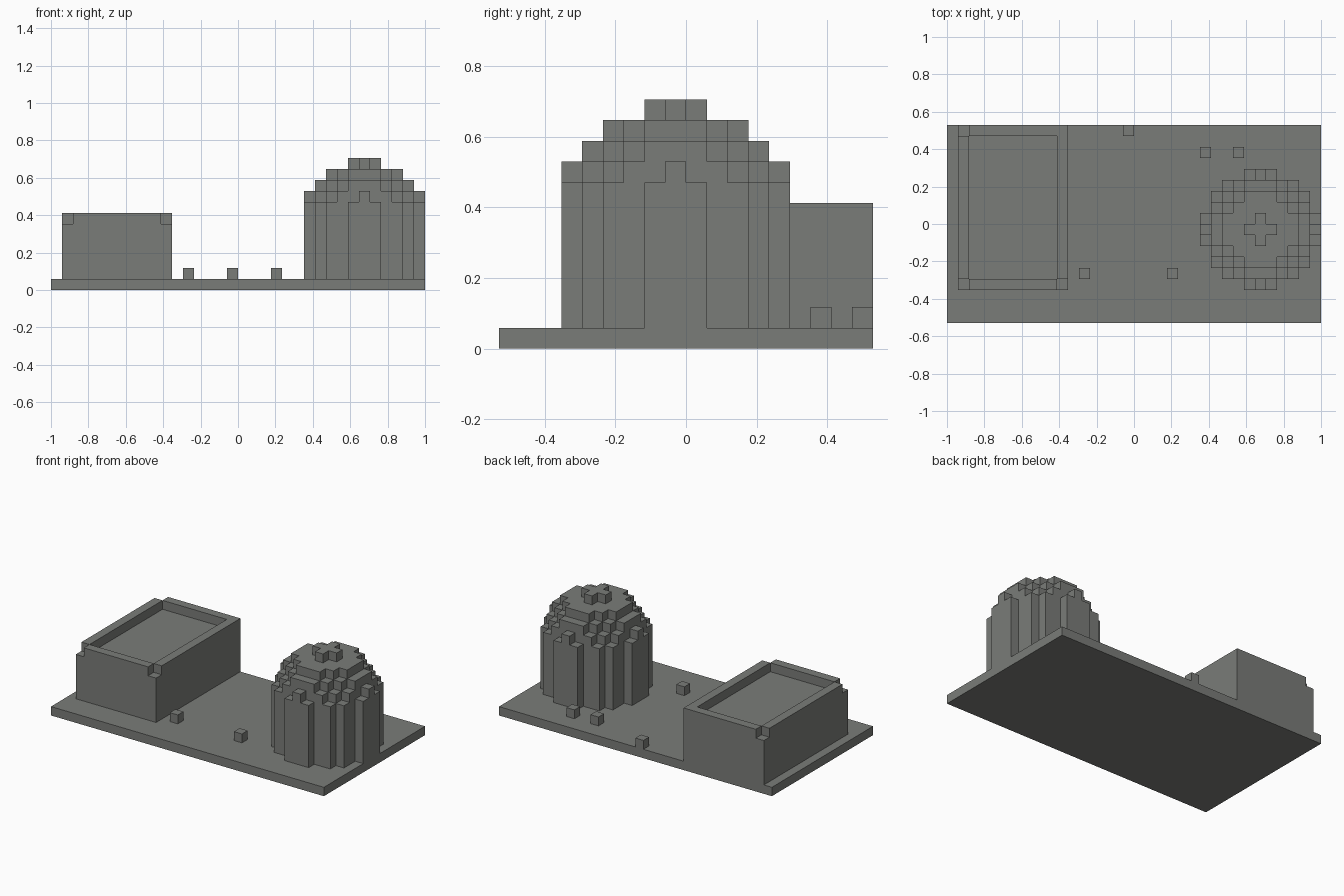
import bpy
import bmesh
from mathutils import Vector

old = bpy.data.objects.get("Cube")
if old:
    bpy.data.objects.remove(old, do_unlink=True)

NX, NY = 34, 18
CELL = 2 / NX

stone = bpy.data.materials.new("stone_grey")
stone.use_nodes = True
colour = (0.195, 0.202, 0.19, 1)
stone.diffuse_color = colour
stone.node_tree.nodes["Principled BSDF"].inputs["Base Color"].default_value = colour


def block(x0, x1, y0, y1, z0, z1):
    """Set of grid cells filling a box, upper ends excluded."""
    return {(x, y, z) for x in range(x0, x1) for y in range(y0, y1) for z in range(z0, z1)}


def layer(cx, cy, z, half_widths):
    """One symmetric slab; half_widths lists the reach of each row from the middle out."""
    return {(cx + dx, cy + s * dy, z)
            for dy, w in enumerate(half_widths) for s in (-1, 1)
            for dx in range(-w, w + 1)}


def build(name, cells, occupied):
    """Skin the cells with outer faces only and merge the flat areas."""
    bm = bmesh.new()
    for cell in sorted(cells):
        centre = Vector(cell) + Vector((0.5, 0.5, 0.5))
        for axis in range(3):
            for sign in (-1, 1):
                n = Vector((0, 0, 0))
                n[axis] = sign
                if tuple(int(c + d) for c, d in zip(cell, n)) in occupied:
                    continue
                u = Vector((0, 0, 0))
                u[(axis + 1) % 3] = 0.5
                v = n.cross(u)
                mid = centre + n * 0.5
                corners = (mid - u - v, mid + u - v, mid + u + v, mid - u + v)
                bm.faces.new([bm.verts.new(
                    ((p.x - NX / 2) * CELL, (p.y - NY / 2) * CELL, p.z * CELL)) for p in corners])
    bmesh.ops.remove_doubles(bm, verts=bm.verts, dist=CELL / 100)
    bmesh.ops.dissolve_limit(bm, angle_limit=0.01, verts=bm.verts, edges=bm.edges)
    bmesh.ops.triangulate(bm, faces=[f for f in bm.faces if len(f.verts) > 4])
    mesh = bpy.data.meshes.new(name)
    bm.to_mesh(mesh)
    bm.free()
    mesh.materials.append(stone)
    bpy.context.collection.objects.link(bpy.data.objects.new(name, mesh))


parts = {"base_plate": block(0, NX, 0, NY, 0, 1)}

# Square building with a sunken roof and three notched corners
hall = block(1, 11, 3, 18, 1, 7)
hall -= block(2, 10, 4, 17, 6, 7)
hall -= {(1, 3, 6), (10, 3, 6), (1, 17, 6)}
parts["square_hall"] = hall

# Round tower with a stepped dome
tower = set()
for z in range(1, 8):
    tower |= layer(28, 8, z, (5, 5, 4, 4, 3, 1))
dome_layers = ((5, 4, 4, 3, 2, 0), (4, 4, 3, 2, 1), (3, 3, 2, 1), (1, 0))
for i, rows in enumerate(dome_layers):
    tower |= layer(28, 8, 8 + i, rows)
parts["domed_tower"] = tower

# Loose blocks on the ground
for i, (x, y) in enumerate(((12, 4), (20, 4), (16, 17), (23, 15), (26, 15))):
    parts[f"ground_block_{i + 1}"] = {(x, y, 1)}

everything = set().union(*parts.values())
for part_name, part_cells in parts.items():
    build(part_name, part_cells, everything)
